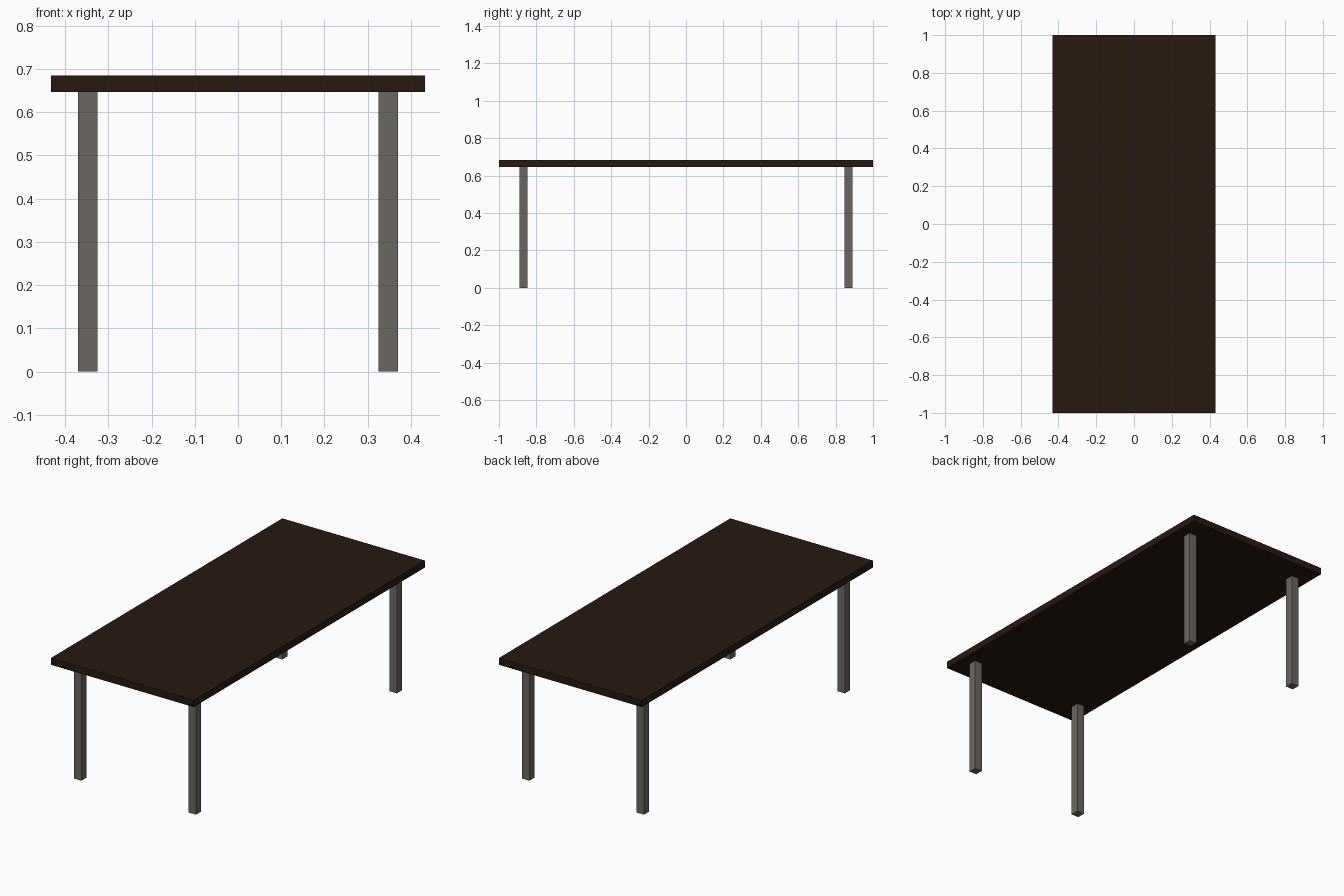
import bpy

if "Cube" in bpy.data.objects:
    bpy.data.objects.remove(bpy.data.objects["Cube"])

def material(name, rgb):
    m = bpy.data.materials.new(name)
    m.diffuse_color = (*rgb, 1)
    m.use_nodes = True
    m.node_tree.nodes["Principled BSDF"].inputs["Base Color"].default_value = m.diffuse_color
    return m

def box(name, centre, size, mat):
    bpy.ops.mesh.primitive_cube_add(size=1, location=centre)
    ob = bpy.context.object
    ob.name = name
    ob.scale = size
    bpy.ops.object.transform_apply(location=False, rotation=False, scale=True)
    ob.data.materials.append(mat)
    return ob

wood = material("dark_wood", (0.021, 0.009, 0.005))
metal = material("warm_grey_metal", (0.147, 0.133, 0.120))

TOP, UNDER = 0.685, 0.647   # tabletop heights
LEG = 0.045                 # square leg width

# Tabletop slab
box("tabletop", (0, 0, (TOP + UNDER) / 2), (0.864, 2.0, TOP - UNDER), wood)

# Four square legs, inset from the corners
for y_name, sy in (("front", -1), ("back", 1)):
    for x_name, sx in (("left", -1), ("right", 1)):
        box(f"{y_name}_{x_name}_leg", (sx * 0.347, sy * 0.869, UNDER / 2),
            (LEG, LEG, UNDER), metal)
